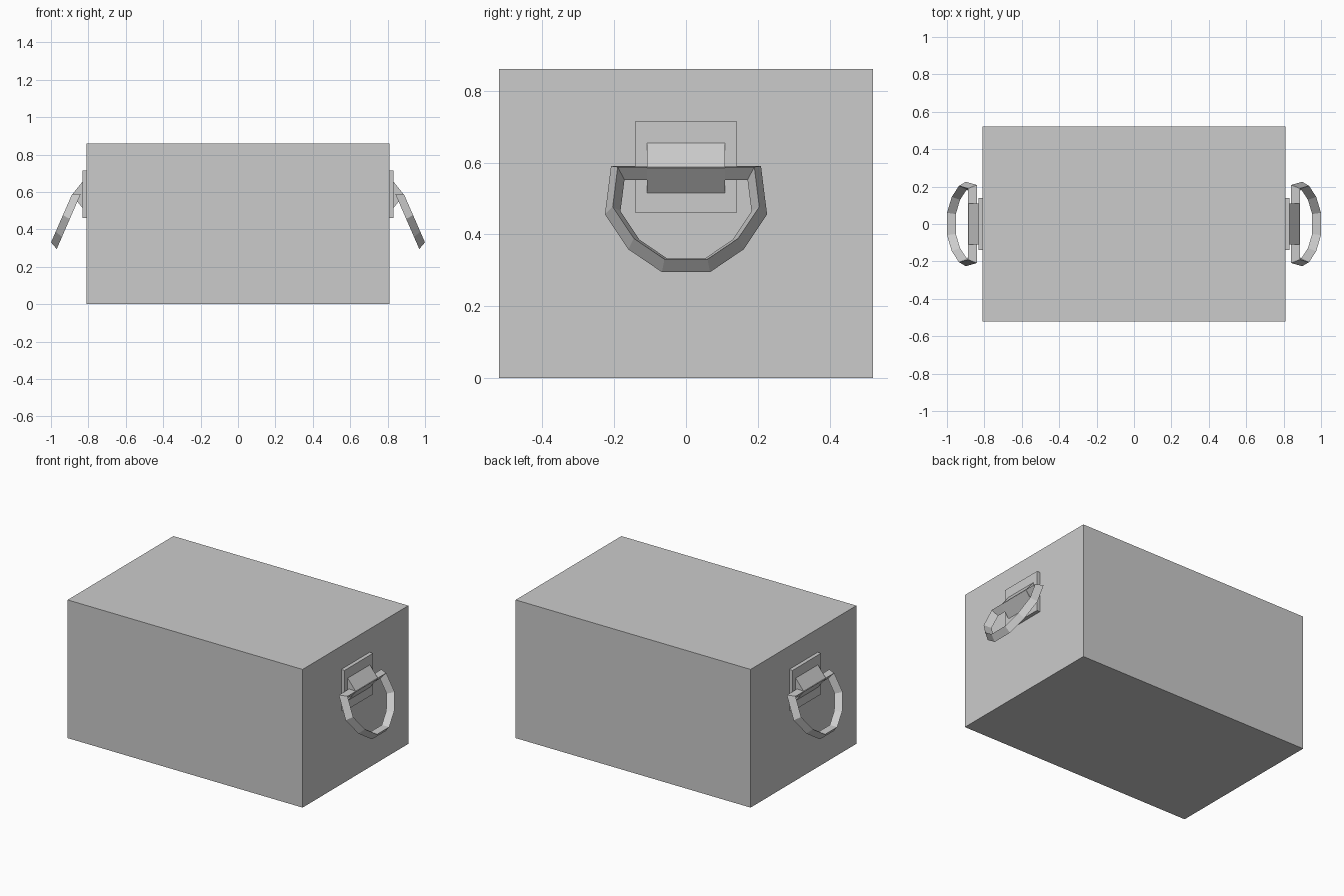
import bpy
import bmesh
from mathutils import Vector

cube = bpy.data.objects.get("Cube")
if cube:
    bpy.data.objects.remove(cube, do_unlink=True)

grey = bpy.data.materials.new("light_grey")
grey.use_nodes = True
colour = (0.6, 0.6, 0.6, 1)
grey.diffuse_color = colour
grey.node_tree.nodes["Principled BSDF"].inputs["Base Color"].default_value = colour


def finish(name, bm):
    bmesh.ops.recalc_face_normals(bm, faces=bm.faces[:])
    mesh = bpy.data.meshes.new(name)
    bm.to_mesh(mesh)
    bm.free()
    mesh.materials.append(grey)
    obj = bpy.data.objects.new(name, mesh)
    bpy.context.scene.collection.objects.link(obj)
    return obj


def prism(name, profile, half_width):
    """Extrude an (x, z) profile along y, centred on y = 0."""
    bm = bmesh.new()
    face = bm.faces.new([bm.verts.new((x, -half_width, z)) for x, z in profile])
    moved = bmesh.ops.extrude_face_region(bm, geom=[face])["geom"]
    bmesh.ops.translate(bm, vec=(0, 2 * half_width, 0),
                        verts=[v for v in moved if isinstance(v, bmesh.types.BMVert)])
    return finish(name, bm)


def ring_handle(name, side):
    """Tilted D-shaped ring with a triangular section: flat back, outer ridge."""
    half = [(0.19, 0.0), (0.204, 0.121), (0.145, 0.217), (0.06, 0.28)]
    path = [Vector(p) for p in half] + [Vector((-y, u)) for y, u in reversed(half)]
    down, normal = Vector((0.4, 0, -0.917)), Vector((0.917, 0, 0.4))
    origin = Vector((0.849, 0, 0.571))
    bm = bmesh.new()
    rings = []
    for i, p in enumerate(path):
        a = (p - path[i - 1]).normalized()
        b = (path[(i + 1) % len(path)] - p).normalized()
        na, nb = Vector((a.y, -a.x)), Vector((b.y, -b.x))
        miter = (na + nb) / (1 + na.dot(nb))
        section = []
        for offset, depth in ((0.021, 0), (0, 0.042), (-0.021, 0)):
            q = p + miter * offset
            co = origin + down * q.y + normal * depth
            section.append(bm.verts.new((side * co.x, q.x, co.z)))
        rings.append(section)
    for i, r in enumerate(rings):
        s = rings[(i + 1) % len(rings)]
        for j in range(3):
            k = (j + 1) % 3
            bm.faces.new((r[j], r[k], s[k], s[j]))
    return finish(name, bm)


# Main body
prism("crate_body", [(-0.809, 0), (0.809, 0), (0.809, 0.86), (-0.809, 0.86)], 0.52)

# Mounting plate, wedge bracket and ring on each end
for label, side in (("left", 1), ("right", -1)):
    plate = [(0.809, 0.46), (0.832, 0.46), (0.832, 0.715), (0.809, 0.715)]
    wedge = [(0.832, 0.515), (0.888, 0.585), (0.832, 0.655)]
    prism(label + "_mounting_plate", [(side * x, z) for x, z in plate], 0.14)
    prism(label + "_handle_bracket", [(side * x, z) for x, z in wedge], 0.109)
    ring_handle(label + "_ring_handle", side)
